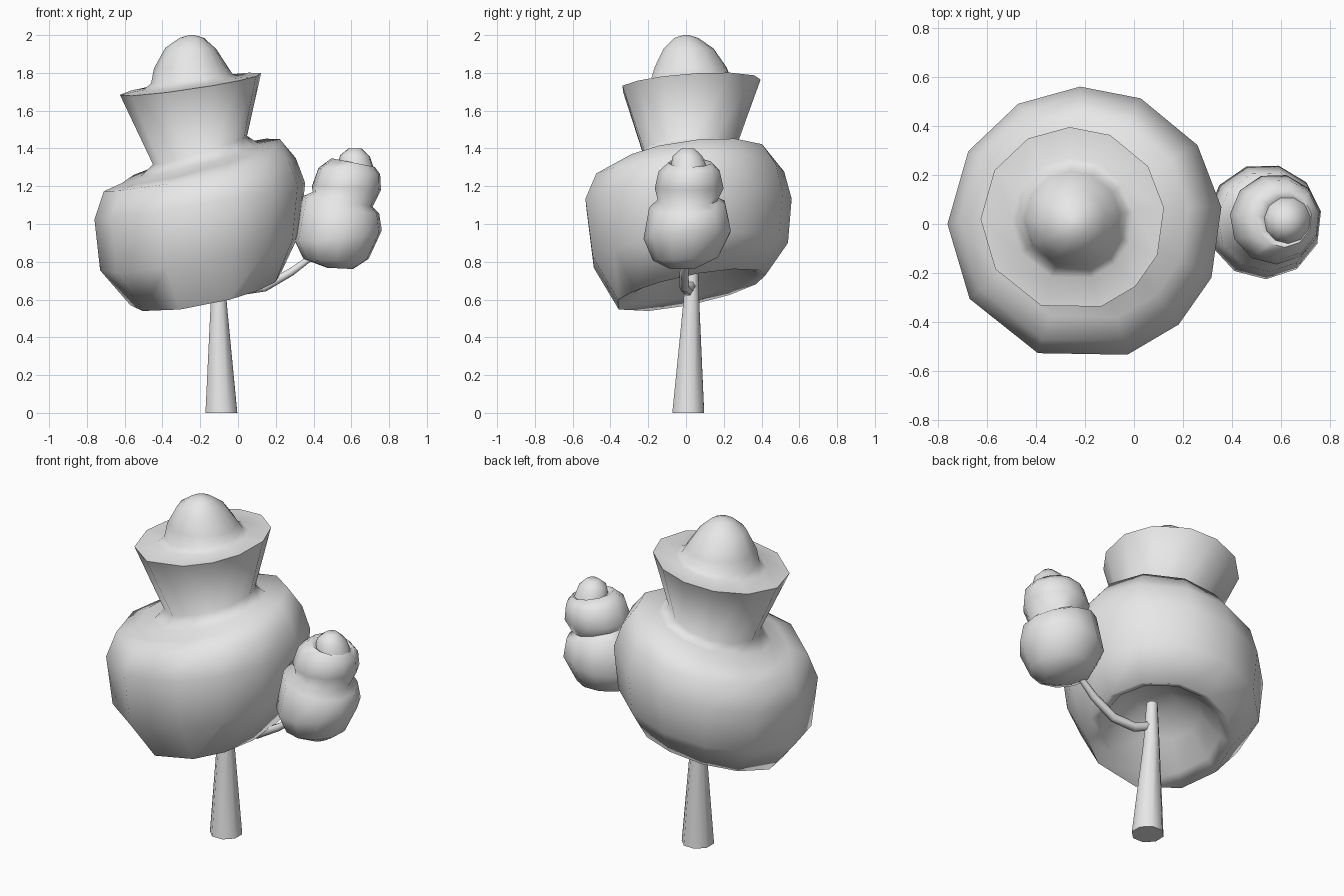
import bpy, bmesh
from math import radians, cos, sin

if "Cube" in bpy.data.objects:
    bpy.data.objects.remove(bpy.data.objects["Cube"], do_unlink=True)

grey = bpy.data.materials.new("plain_grey")
grey.use_nodes = True
grey.diffuse_color = (0.8, 0.8, 0.8, 1)
grey.node_tree.nodes["Principled BSDF"].inputs["Base Color"].default_value = (0.8, 0.8, 0.8, 1)


def finish(obj):
    obj.data.materials.clear()
    obj.data.materials.append(grey)
    bpy.ops.object.select_all(action='DESELECT')
    obj.select_set(True)
    bpy.context.view_layer.objects.active = obj
    bpy.ops.object.shade_smooth_by_angle(angle=radians(80))


def loft(name, rings, angles):
    """Stack tilted rings: centre x, y, z, radius, slope along x, slope along y."""
    bm = bmesh.new()
    loops = []
    for x, y, z, r, sx, sy in rings:
        loop = []
        for a in angles:
            dx, dy = r * cos(radians(a)), r * sin(radians(a))
            loop.append(bm.verts.new((x + dx, y + dy, z + sx * dx + sy * dy)))
        loops.append(loop)
    n = len(angles)
    for low, high in zip(loops, loops[1:]):
        for i in range(n):
            j = (i + 1) % n
            bm.faces.new((low[i], low[j], high[j], high[i]))
    bm.faces.new(loops[0][::-1])
    bm.faces.new(loops[-1])
    bmesh.ops.recalc_face_normals(bm, faces=bm.faces[:])
    mesh = bpy.data.meshes.new(name)
    bm.to_mesh(mesh)
    bm.free()
    obj = bpy.data.objects.new(name, mesh)
    bpy.context.collection.objects.link(obj)
    finish(obj)


def even(n, start=0):
    return [start + 360 * i / n for i in range(n)]


# Large crown: hollow underside, bulging body, flared tier and domed tip
loft("large_crown", [
    (-0.13, 0.04, 0.85, 0.10, 0.2, 0.15),
    (-0.14, 0.05, 0.79, 0.23, 0.2, 0.15),
    (-0.16, 0.04, 0.68, 0.33, 0.2, 0.2),
    (-0.17, 0.02, 0.65, 0.40, 0.2, 0.2),
    (-0.20, 0.01, 0.85, 0.53, 0.18, 0.1),
    (-0.20, 0.00, 1.12, 0.56, 0.17, 0.03),
    (-0.20, 0.01, 1.26, 0.51, 0.17, 0.04),
    (-0.195, 0.02, 1.33, 0.42, 0.27, 0.12),
    (-0.20, 0.01, 1.34, 0.31, 0.27, 0.1),
    (-0.20, 0.015, 1.39, 0.25, 0.3, 0.07),
    (-0.25, 0.02, 1.74, 0.375, 0.15, 0.07),
    (-0.25, 0.02, 1.745, 0.25, 0.14, 0.06),
    (-0.245, 0.02, 1.77, 0.215, 0.12, 0.05),
    (-0.25, 0.02, 1.83, 0.195, 0.03, 0),
    (-0.25, 0.01, 1.93, 0.135, -0.02, 0),
    (-0.245, 0.0, 1.985, 0.065, 0, 0),
    (-0.245, 0.0, 2.0, 0.015, 0, 0),
], [7, 35, 66, 92, 119, 148, 180, 213, 250, 288, 313, 337])

# Small crown: three rounded tiers
loft("small_crown", [
    (0.54, -0.02, 0.765, 0.07, -0.05, 0),
    (0.52, 0.00, 0.815, 0.175, 0, 0.05),
    (0.53, 0.01, 0.94, 0.235, 0.1, 0.08),
    (0.545, 0.01, 1.10, 0.205, -0.22, 0.05),
    (0.555, 0.01, 1.13, 0.16, -0.25, 0),
    (0.575, 0.02, 1.19, 0.185, -0.05, 0),
    (0.59, 0.02, 1.28, 0.165, -0.1, 0),
    (0.61, 0.02, 1.325, 0.115, -0.2, 0),
    (0.625, 0.015, 1.31, 0.095, -0.15, 0),
    (0.62, 0.01, 1.36, 0.08, -0.05, 0),
    (0.62, 0.01, 1.40, 0.035, 0, 0),
], even(11, 10))

# Tapered trunk
loft("trunk", [
    (-0.088, 0.012, 0, 0.091, 0, 0),
    (-0.102, 0.028, 0.58, 0.046, 0, 0),
    (-0.10, 0.035, 0.82, 0.032, 0, 0),
], even(8, 22))

# Bent branch joining the trunk to the small crown
curve = bpy.data.curves.new("branch", 'CURVE')
curve.dimensions = '3D'
curve.bevel_depth = 0.026
curve.bevel_resolution = 1
curve.use_fill_caps = True
path = [(-0.10, 0.03, 0.68, 1), (0.01, 0.01, 0.645, 1), (0.14, -0.01, 0.665, 1),
        (0.28, -0.01, 0.745, 0.9), (0.37, 0.0, 0.81, 0.7), (0.45, 0.01, 0.87, 0.6)]
spline = curve.splines.new('POLY')
spline.points.add(len(path) - 1)
for point, (x, y, z, r) in zip(spline.points, path):
    point.co = (x, y, z, 1)
    point.radius = r
branch = bpy.data.objects.new("branch", curve)
bpy.context.collection.objects.link(branch)
bpy.ops.object.select_all(action='DESELECT')
branch.select_set(True)
bpy.context.view_layer.objects.active = branch
bpy.ops.object.convert(target='MESH')
finish(bpy.context.view_layer.objects.active)
